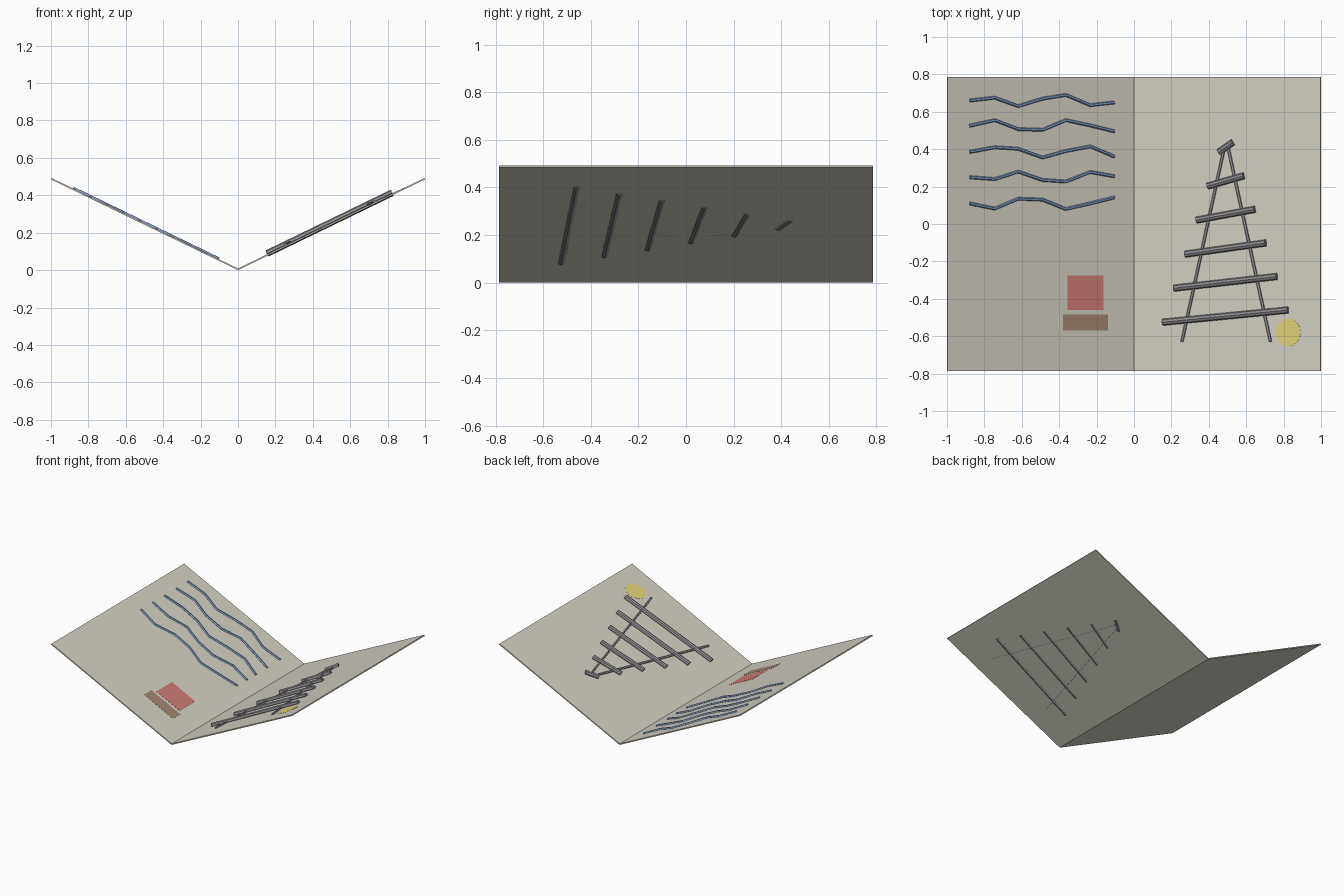
import bpy, bmesh, math
from mathutils import Vector

if "Cube" in bpy.data.objects:
    bpy.data.objects.remove(bpy.data.objects["Cube"])

SLOPE, HALF_Y, THICK = 0.485, 0.785, 0.009
ANG = math.atan(SLOPE)


def material(name, rgb):
    m = bpy.data.materials.new(name)
    m.diffuse_color = (*rgb, 1)
    m.use_nodes = True
    m.node_tree.nodes["Principled BSDF"].inputs["Base Color"].default_value = m.diffuse_color
    return m


paper = material("paper", (0.66, 0.64, 0.55))
blue = material("blue", (0.24, 0.38, 0.62))
red = material("red", (0.62, 0.20, 0.17))
brown = material("brown", (0.36, 0.24, 0.17))
yellow = material("yellow", (0.75, 0.66, 0.18))
dark = material("dark", (0.28, 0.27, 0.29))


def on_page(x, y, h=0.0):
    """Point lying on the sloped page, raised by h along its normal."""
    side = 1 if x > 0 else -1
    return Vector((x - side * h * math.sin(ANG), y,
                   THICK + SLOPE * abs(x) + h * math.cos(ANG)))


def mesh_object(name, bm, mat):
    bmesh.ops.recalc_face_normals(bm, faces=bm.faces)
    me = bpy.data.meshes.new(name)
    bm.to_mesh(me)
    bm.free()
    me.materials.append(mat)
    ob = bpy.data.objects.new(name, me)
    bpy.context.collection.objects.link(ob)
    return ob


def prism(name, pts, offset, mat):
    """Thin solid from an outline pushed along an offset."""
    bm = bmesh.new()
    face = bm.faces.new([bm.verts.new(p) for p in pts])
    ext = bmesh.ops.extrude_face_region(bm, geom=[face])
    verts = [g for g in ext["geom"] if isinstance(g, bmesh.types.BMVert)]
    bmesh.ops.translate(bm, vec=offset, verts=verts)
    return mesh_object(name, bm, mat)


def rod(name, points, radius, res, mat):
    """Faceted capped rod along a path."""
    cu = bpy.data.curves.new(name, 'CURVE')
    cu.dimensions = '3D'
    cu.bevel_depth, cu.bevel_resolution, cu.use_fill_caps = radius, res, True
    sp = cu.splines.new('POLY')
    sp.points.add(len(points) - 1)
    for p, co in zip(sp.points, points):
        p.co = (*co, 1)
    sp.use_smooth = False
    cu.materials.append(mat)
    ob = bpy.data.objects.new(name, cu)
    bpy.context.collection.objects.link(ob)
    bpy.ops.object.select_all(action='DESELECT')
    ob.select_set(True)
    bpy.context.view_layer.objects.active = ob
    bpy.ops.object.convert(target='MESH')


def patch(name, outline, mat):
    pts = [on_page(x, y, 0.001) for x, y in outline]
    side = 1 if outline[0][0] > 0 else -1
    normal = Vector((-side * math.sin(ANG), 0, math.cos(ANG)))
    prism(name, pts, normal * -0.002, mat)


# two pages of the opened booklet, meeting at the fold
for name, s in (("left_page", -1), ("right_page", 1)):
    prof = [(0, 0), (s, SLOPE), (s * 0.996, SLOPE + THICK - 0.002), (0, THICK)]
    prism(name, [(x, -HALF_Y, z) for x, z in prof], (0, 2 * HALF_Y, 0), paper)

# wavy lines on the left page
WAVE_X = (-0.88, -0.745, -0.62, -0.49, -0.365, -0.235, -0.105)
WAVES = (
    (0.66, 0.675, 0.63, 0.67, 0.69, 0.635, 0.65),
    (0.525, 0.555, 0.507, 0.503, 0.555, 0.527, 0.495),
    (0.385, 0.41, 0.402, 0.355, 0.39, 0.415, 0.36),
    (0.25, 0.24, 0.28, 0.235, 0.227, 0.278, 0.255),
    (0.11, 0.082, 0.135, 0.13, 0.08, 0.11, 0.142),
)
for i, ys in enumerate(WAVES):
    rod(f"wavy_line_{i + 1}", [on_page(x, y, 0.001) for x, y in zip(WAVE_X, ys)],
        0.009, 1, blue)

# coloured patches
patch("red_square", [(-0.355, -0.46), (-0.163, -0.46), (-0.163, -0.275), (-0.355, -0.275)], red)
patch("brown_strip", [(-0.38, -0.57), (-0.14, -0.57), (-0.14, -0.483), (-0.38, -0.483)], brown)
R, SIDES = 0.075, 10
patch("yellow_disc", [(0.825 + R * math.cos(ANG) * math.cos(2 * math.pi * k / SIDES),
                       -0.58 + R * math.sin(2 * math.pi * k / SIDES))
                      for k in range(SIDES)], yellow)

# converging rails
for name, s in (("left_rail", -1), ("right_rail", 1)):
    rod(name, [on_page(0.493 + s * 0.237, -0.63, 0.001),
               on_page(0.493 + s * 0.012, 0.4, 0.001)], 0.010, 1, dark)

# slanted cross bars, shrinking towards the top
for i in range(6):
    a = (0.157 + 0.06 * i, -0.525 + 0.182 * i)
    b = (0.826 - 0.059 * i, -0.46 + 0.1795 * i)
    rod(f"cross_bar_{i + 1}", [on_page(*a, 0.004), on_page(*b, 0.004)], 0.018, 2, dark)
